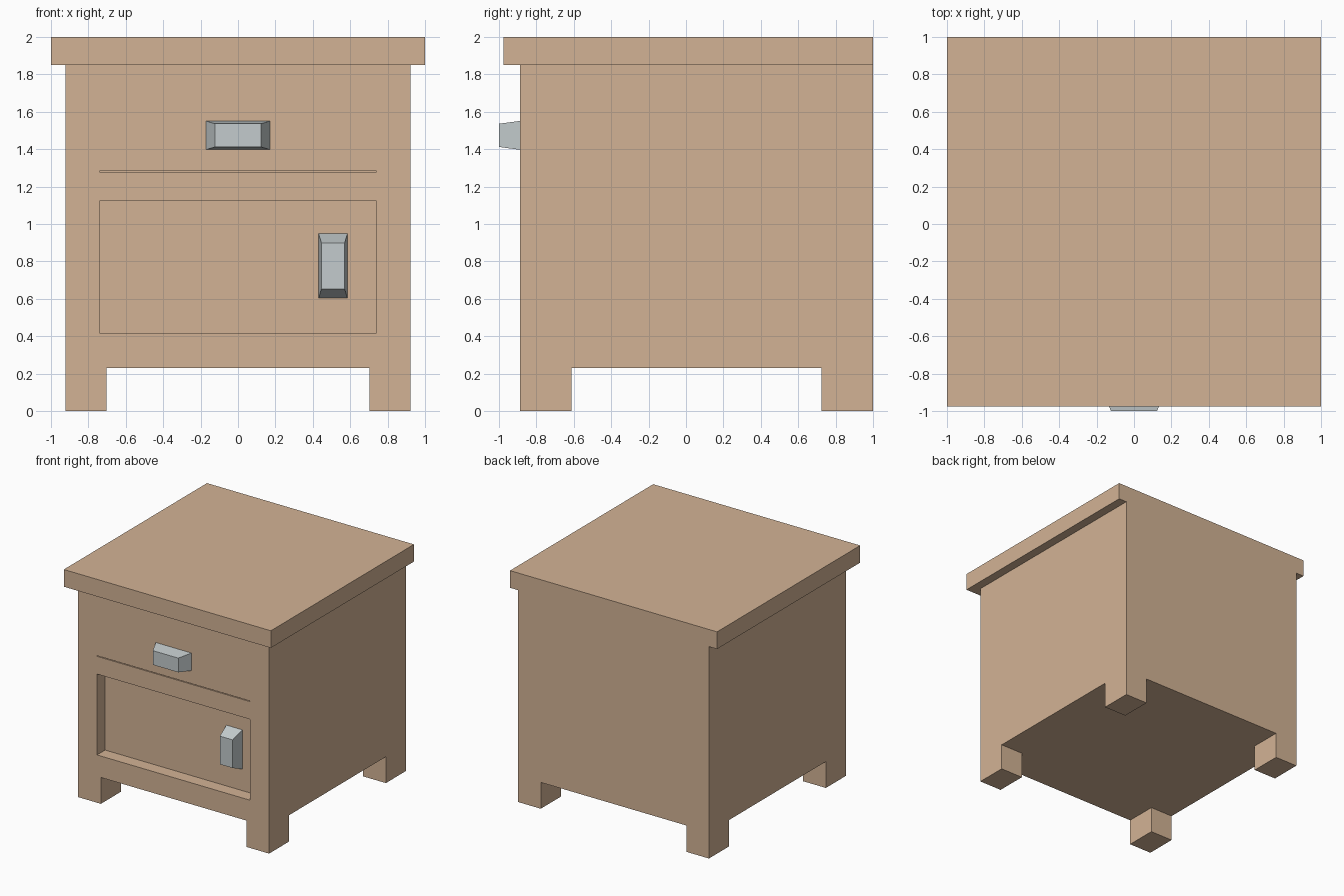
import bpy, bmesh
from mathutils import Matrix

if "Cube" in bpy.data.objects:
    bpy.data.objects.remove(bpy.data.objects["Cube"])


def material(name, rgb):
    m = bpy.data.materials.new(name)
    m.diffuse_color = (*rgb, 1)
    m.use_nodes = True
    m.node_tree.nodes["Principled BSDF"].inputs["Base Color"].default_value = m.diffuse_color
    return m


WOOD = material("wood", (0.65, 0.45, 0.30))
METAL = material("metal", (0.55, 0.60, 0.61))


def add_object(name, bm, mat=None):
    mesh = bpy.data.meshes.new(name)
    bmesh.ops.recalc_face_normals(bm, faces=bm.faces)
    bm.to_mesh(mesh)
    bm.free()
    if mat:
        mesh.materials.append(mat)
    ob = bpy.data.objects.new(name, mesh)
    bpy.context.collection.objects.link(ob)
    return ob


def box(name, x, y, z, mat=None):
    bm = bmesh.new()
    bmesh.ops.create_cube(bm, size=1)
    for v in bm.verts:
        v.co = [r[0] if c < 0 else r[1] for c, r in zip(v.co, (x, y, z))]
    return add_object(name, bm, mat)


def cut(target, name, x, y, z):
    cutter = box(name, x, y, z)
    cutter.hide_render = True
    cutter.display_type = 'WIRE'
    mod = target.modifiers.new(name, 'BOOLEAN')
    mod.operation = 'DIFFERENCE'
    mod.solver = 'EXACT'
    mod.object = cutter
    bpy.context.view_layer.objects.active = target
    bpy.ops.object.modifier_apply(modifier=mod.name)
    bpy.data.objects.remove(cutter)


def handle(name, x, y, z, upright=False):
    # tapered block: wide base at y, smaller face towards the front
    bm = bmesh.new()
    bmesh.ops.create_cube(bm, size=1)
    for v in bm.verts:
        front = v.co.y < 0
        w, h = (0.123, 0.062) if front else (0.172, 0.077)
        v.co = (w if v.co.x > 0 else -w, -DEPTH if front else 0, h if v.co.z > 0 else -h)
    if upright:
        bm.transform(Matrix.Rotation(1.5707963, 4, 'Y'))
    bm.transform(Matrix.Translation((x, y, z)))
    return add_object(name, bm, METAL)


FRONT, DEPTH = -0.888, 0.112

# cabinet body, with the space between the four legs cut away both ways
body = box("cabinet_body", (-0.922, 0.922), (FRONT, 1), (0, 1.85), WOOD)
cut(body, "leg_gap_front", (-0.703, 0.703), (-2, 2), (-1, 0.23))
cut(body, "leg_gap_side", (-2, 2), (-0.613, 0.724), (-1, 0.23))

# door recess and thin gap under the drawer
cut(body, "door_recess", (-0.74, 0.74), (-2, FRONT + DEPTH), (0.417, 1.123))
cut(body, "drawer_gap", (-0.74, 0.74), (-2, FRONT + 0.03), (1.278, 1.284))

# overhanging top, flush at the back
box("table_top", (-1, 1), (-0.975, 1), (1.85, 2), WOOD)

# handles
handle("drawer_handle", 0, FRONT, 1.474)
handle("door_handle", 0.508, FRONT + DEPTH, 0.776, upright=True)
